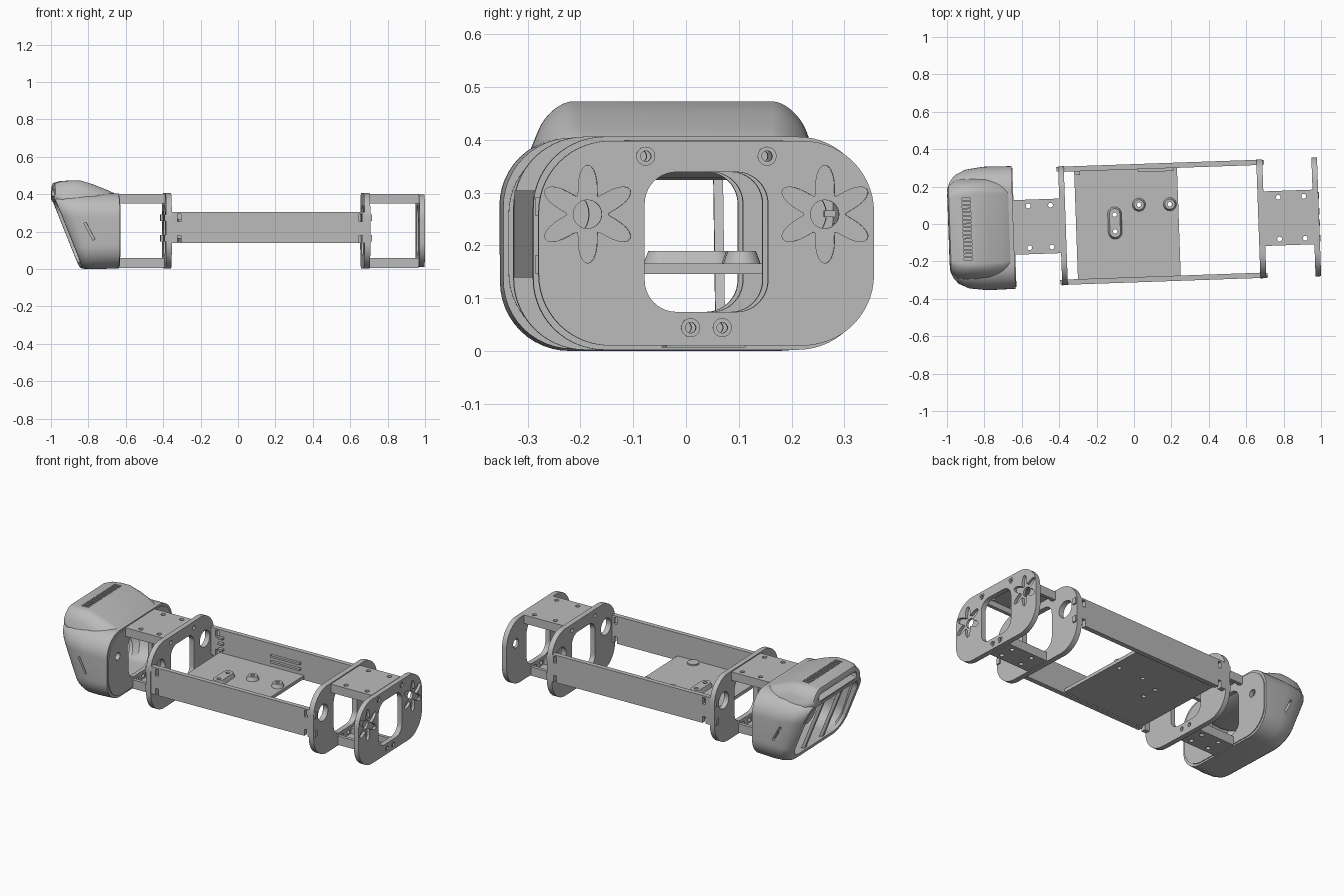
import bpy, bmesh, math
from mathutils import Matrix

if "Cube" in bpy.data.objects:
    bpy.data.objects.remove(bpy.data.objects["Cube"])

mat = bpy.data.materials.new("light grey plastic")
mat.diffuse_color = (0.5, 0.5, 0.5, 1)
mat.use_nodes = True
mat.node_tree.nodes["Principled BSDF"].inputs["Base Color"].default_value = mat.diffuse_color
parts = []


def add(name, bm, keep=True):
    bmesh.ops.recalc_face_normals(bm, faces=bm.faces)
    me = bpy.data.meshes.new(name)
    bm.to_mesh(me)
    bm.free()
    ob = bpy.data.objects.new(name, me)
    bpy.context.collection.objects.link(ob)
    if keep:
        me.materials.append(mat)
        parts.append(ob)
    return ob


def loft(bm, loops, closed=False):
    rings = [[bm.verts.new(p) for p in loop] for loop in loops]
    pairs = list(zip(rings, rings[1:]))
    if closed:
        pairs.append((rings[-1], rings[0]))
    else:
        bm.faces.new(rings[0])
        bm.faces.new(rings[-1])
    for a, b in pairs:
        for i in range(len(a)):
            j = (i + 1) % len(a)
            bm.faces.new((a[i], a[j], b[j], b[i]))


def place(p, h, axis):
    return {"x": (h, p[0], p[1]), "y": (p[0], h, p[1]), "z": (p[0], p[1], h)}[axis]


def prism(bm, outline, axis, a, b, outline2=None):
    loft(bm, [[place(p, a, axis) for p in outline],
              [place(p, b, axis) for p in (outline2 or outline)]])


def rounded(u0, u1, v0, v1, r, n=10):
    r = min(r, (u1 - u0) / 2 - 1e-4, (v1 - v0) / 2 - 1e-4)
    pts = []
    for k, (cu, cv) in enumerate([(u1 - r, v1 - r), (u0 + r, v1 - r),
                                  (u0 + r, v0 + r), (u1 - r, v0 + r)]):
        for i in range(n + 1):
            a = math.pi / 2 * (k + i / n)
            pts.append((cu + r * math.cos(a), cv + r * math.sin(a)))
    return pts


def circle(u, v, r, n=28):
    return [(u + r * math.cos(2 * math.pi * i / n), v + r * math.sin(2 * math.pi * i / n))
            for i in range(n)]


def box(bm, x0, x1, y0, y1, z0, z1):
    prism(bm, [(x0, y0), (x1, y0), (x1, y1), (x0, y1)], "z", z0, z1)


def cut(ob, cutter_bm):
    cutter = add("cutter", cutter_bm, keep=False)
    cutter.hide_render = True
    m = ob.modifiers.new("cut", "BOOLEAN")
    m.object, m.operation, m.solver = cutter, "DIFFERENCE", "EXACT"
    dg = bpy.context.evaluated_depsgraph_get()
    me = bpy.data.meshes.new_from_object(ob.evaluated_get(dg))
    ob.modifiers.clear()
    ob.data = me
    bpy.data.objects.remove(cutter)


# Four upright plates with windows and holes
def plate(name, x0, x1, hole, inset=0.0):
    bm = bmesh.new()
    prism(bm, rounded(-.318, .318, .008 + inset, .412 - inset, .135, 14), "x", x0, x1)
    ob = add(name, bm)
    c = bmesh.new()
    prism(c, rounded(-.117, .117, .08, .345, .06), "x", x0 - .02, x1 + .02)
    for s in (-1, 1):
        prism(c, circle(s * .225, .265, hole), "x", x0 - .02, x1 + .02)
        prism(c, circle(s * .115, .375, .012, 16), "x", x0 - .02, x1 + .02)
        prism(c, circle(s * .03, .05, .012, 16), "x", x0 - .02, x1 + .02)
    cut(ob, c)
    return ob


plate("head_mount_plate", -.665, -.64, .022, .012)
plate("front_bulkhead", -.395, -.365, .05)
plate("rear_bulkhead", .665, .697, .05)
end = plate("rear_end_plate", .96, .99, .027, .008)

# Star-shaped motor horn pockets in the end plate
c = bmesh.new()
for s in (-1, 1):
    star = []
    for i in range(96):
        a = 2 * math.pi * i / 96
        r = .066 + .027 * math.cos(6 * (a - math.pi / 2))
        star.append((s * .225 + r * math.cos(a), .265 + r * math.sin(a)))
    prism(c, star, "x", .974, 1.02)
cut(end, c)

# Screw collars on the end plate
bm = bmesh.new()
for y, z in ((-.115, .375), (.115, .375), (-.03, .05), (.03, .05)):
    outer, inner = circle(y, z, .018, 20), circle(y, z, .010, 20)
    loft(bm, [[(x, *p) for p in ring] for x, ring in
              ((.962, outer), (.993, outer), (.993, inner), (.962, inner))], closed=True)
add("screw_collars", bm)

# Side rails with tabs and slots
for s, name in ((-1, "right_rail"), (1, "left_rail")):
    y0, y1 = sorted((s * .288, s * .316))
    bm = bmesh.new()
    box(bm, -.366, .666, y0, y1, .145, .31)
    rail = add(name, bm)
    c = bmesh.new()
    for x in (-.325, .645):
        for z in (.165, .28):
            box(c, x - .01, x + .01, y0 - .02, y1 + .02, z - .02, z + .02)
    cut(rail, c)
    bm = bmesh.new()
    for x0, x1 in ((-.405, -.38), (.68, .705)):
        for z in (.17, .28):
            box(bm, x0, x1, y0 + .002, y1 - .002, z - .018, z + .018)
    add(name + "_tabs", bm)

# Ribs on the inside of the left rail
bm = bmesh.new()
for z in (.2, .235):
    box(bm, .03, .22, .272, .29, z, z + .012)
for z in (.19, .225, .26):
    box(bm, -.31, -.28, .268, .29, z, z + .012)
add("rail_ribs", bm)

# Floor tray with raised bosses
bm = bmesh.new()
box(bm, -.31, .24, -.29, .29, .152, .172)
tray = add("floor_tray", bm)
bosses = [(.03, .098, .036), (.195, .095, .036)]
bm = bmesh.new()
for x, y, r in bosses:
    prism(bm, circle(x, y, r), "z", .17, .195, circle(x, y, r * .75))
prism(bm, rounded(-.14, -.064, -.082, .092, .038), "z", .17, .195,
      rounded(-.13, -.074, -.072, .082, .028))
prism(bm, circle(.115, -.254, .033), "z", .17, .18)
boss = add("tray_bosses", bm)
for ob in (tray, boss):
    c = bmesh.new()
    for x, y in ((.03, .098), (.195, .095), (-.102, .05), (-.102, -.04)):
        prism(c, circle(x, y, .012, 16), "z", .1, .25)
    cut(ob, c)


# Bridging channels between neighbouring plates
def channel(name, x0, x1, w, top):
    z0, z1 = (.388, .406) if top else (.012, .03)
    f0, f1 = (.355, .39) if top else (.028, .065)
    bm = bmesh.new()
    box(bm, x0, x1, -w, w, z0, z1)
    for s in (-1, 1):
        a, b = sorted((s * w, s * (w - .02)))
        box(bm, x0, x1, a, b, f0, f1)
    ob = add(name, bm)
    c = bmesh.new()
    for x in (x0 + .08, x1 - .05):
        for s in (-1, 1):
            prism(c, circle(x, s * (w - .034), .013, 16), "z", z0 - .006, z1 + .02 if top else z1 + .01)
    cut(ob, c)


for end_name, x0, x1 in (("front", -.642, -.393), ("rear", .695, .962)):
    channel(end_name + "_top_bridge", x0, x1, .146, True)
    channel(end_name + "_bottom_bridge", x0, x1, .075, False)


# Head shell: hollow tube from the upright back to the slanted front
def head_loop(t, hw, z0, z1, r):
    return [(-.645 + t * (-.19 - .4 * z), y, z) for y, z in rounded(-hw, hw, z0, z1, r, 12)]


bm = bmesh.new()
loft(bm, [head_loop(0, .328, .01, .41, .13), head_loop(.5, .33, .006, .41, .13),
          head_loop(.8, .318, .006, .405, .12), head_loop(.95, .295, .008, .40, .11),
          head_loop(1, .275, .016, .395, .1), head_loop(1, .25, .04, .37, .08),
          head_loop(.9, .25, .04, .37, .08), head_loop(.8, .29, .03, .38, .11),
          head_loop(0, .305, .03, .39, .115)], closed=True)
shell = add("head_shell", bm)
c = bmesh.new()
prism(c, [(-.836, .25), (-.824, .255), (-.776, .165), (-.788, .16)], "y", -.5, .5)
cut(shell, c)

# Slanted struts across the head opening
bm = bmesh.new()
for y in (-.09, .09):
    prism(bm, [(-.835, .03), (-.815, .03), (-.953, .375), (-.973, .375)], "y", y - .009, y + .009)
add("head_struts", bm)

# Visor hood over the head
bm = bmesh.new()
loops = []
for x, hw, z0, z1 in ((-.992, .235, .378, .448), (-.985, .255, .365, .465), (-.95, .28, .348, .475),
                      (-.9, .288, .337, .479), (-.85, .29, .33, .479), (-.78, .288, .335, .458),
                      (-.71, .27, .35, .43), (-.67, .245, .37, .412), (-.655, .22, .38, .402)):
    loops.append([(x, y * (1 - .2 * (z - z0) / (z1 - z0)), z)
                  for y, z in rounded(-hw, hw, z0, z1, .055, 8)])
loft(bm, loops)
visor = add("visor", bm)
c = bmesh.new()
prism(c, rounded(-.19, .19, .386, .434, .024), "x", -1.05, -.93)
for i in range(17):
    y = -.16 + .02 * i
    box(c, -.915, -.87, y - .006, y + .006, .455, .52)
cut(visor, c)

# The whole assembly sits slightly turned about the vertical axis
turn = Matrix.Translation((0, .004, -.006)) @ Matrix.Rotation(.035, 4, "Z")
bpy.ops.object.select_all(action="DESELECT")
for ob in parts:
    ob.data.transform(turn)
    ob.select_set(True)
bpy.context.view_layer.objects.active = parts[0]
bpy.ops.object.shade_smooth_by_angle(angle=math.radians(32))
